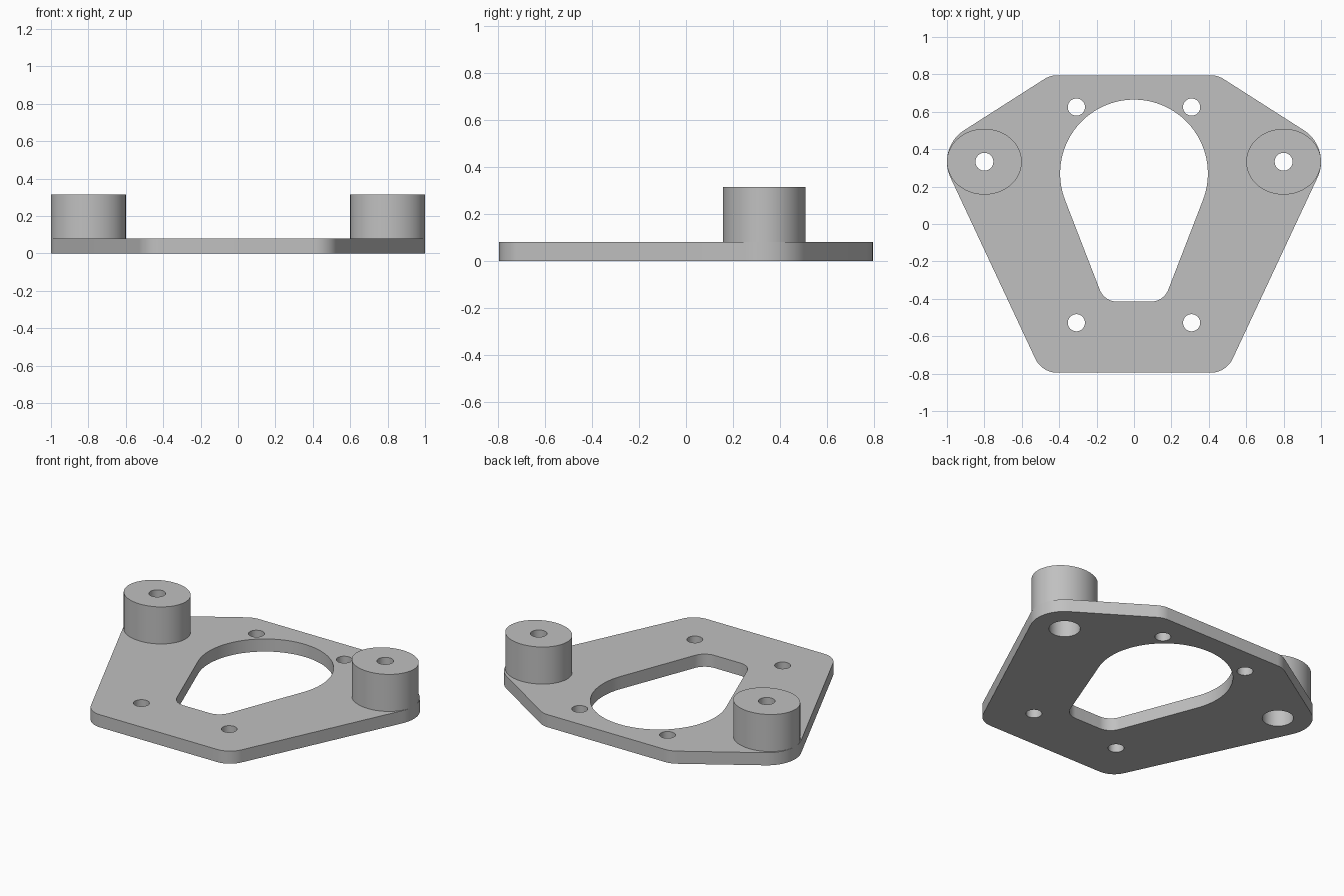
import bpy, bmesh
from math import acos, atan2, cos, sin, tau, pi, hypot

cube = bpy.data.objects.get("Cube")
if cube:
    bpy.data.objects.remove(cube, do_unlink=True)

PLATE_TOP, BOSS_TOP, BORE_TOP = 0.08, 0.315, 0.22
BOSS_X, BOSS_Y = 0.8, 0.333

grey = bpy.data.materials.new("plain grey")
grey.use_nodes = True
colour = (0.53, 0.53, 0.53, 1)
grey.diffuse_color = colour
grey.node_tree.nodes["Principled BSDF"].inputs["Base Color"].default_value = colour


def rounded_outline(circles, step=pi / 48):
    """Band stretched around circles (x, y, r) listed counter-clockwise."""
    n = len(circles)
    normals = []
    for i, (x, y, r) in enumerate(circles):
        x2, y2, r2 = circles[(i + 1) % n]
        dx, dy = x2 - x, y2 - y
        normals.append(atan2(dy, dx) - acos((r - r2) / hypot(dx, dy)))
    points = []
    for i, (x, y, r) in enumerate(circles):
        start = normals[i - 1]
        sweep = (normals[i] - start) % tau
        count = max(2, round(sweep / step))
        for k in range(count + 1):
            a = start + sweep * k / count
            points.append((x + r * cos(a), y + r * sin(a)))
    return points


def ellipse(x, y, rx, ry, sides=64):
    return [(x + rx * cos(tau * k / sides), y + ry * sin(tau * k / sides))
            for k in range(sides)]


def prism(name, outline, z0, z1):
    bm = bmesh.new()
    face = bm.faces.new([bm.verts.new((x, y, z0)) for x, y in outline])
    top = bmesh.ops.extrude_face_region(bm, geom=[face])["geom"]
    verts = [v for v in top if isinstance(v, bmesh.types.BMVert)]
    bmesh.ops.translate(bm, verts=verts, vec=(0, 0, z1 - z0))
    bmesh.ops.recalc_face_normals(bm, faces=bm.faces)
    mesh = bpy.data.meshes.new(name)
    bm.to_mesh(mesh)
    bm.free()
    mesh.materials.append(grey)
    obj = bpy.data.objects.new(name, mesh)
    bpy.context.collection.objects.link(obj)
    return obj


def select(obj):
    bpy.ops.object.select_all(action='DESELECT')
    obj.select_set(True)
    bpy.context.view_layer.objects.active = obj


def cut(obj, outline, z0=-0.1, z1=0.5):
    cutter = prism("cutter", outline, z0, z1)
    cutter.hide_render = True
    mod = obj.modifiers.new("cut", 'BOOLEAN')
    mod.operation, mod.solver, mod.object = 'DIFFERENCE', 'EXACT', cutter
    select(obj)
    bpy.ops.object.modifier_apply(modifier=mod.name)
    bpy.data.objects.remove(cutter, do_unlink=True)


def finish(obj):
    select(obj)
    bpy.ops.object.shade_smooth_by_angle()


# Base plate with rounded corners and rounded ears
plate = prism("base_plate", rounded_outline([
    (-0.41, -0.665, 0.13), (0.41, -0.665, 0.13), (BOSS_X, BOSS_Y, 0.2),
    (0.41, 0.665, 0.13), (-0.41, 0.665, 0.13), (-BOSS_X, BOSS_Y, 0.2),
]), 0, PLATE_TOP)

# Teardrop window
cut(plate, rounded_outline([
    (-0.09, -0.315, 0.1), (0.09, -0.315, 0.1), (0, 0.27, 0.395)]))

for side, sx in (("left", 1), ("right", -1)):
    # Mounting holes and counterbores through the plate
    for y in (0.625, -0.528):
        cut(plate, ellipse(sx * 0.308, y, 0.046, 0.046, 32))
    x = sx * BOSS_X
    bore = ellipse(x, BOSS_Y, 0.09, 0.09)
    cut(plate, bore)

    # Standoff boss, counterbored from below with a small through hole
    boss = prism(side + "_standoff", ellipse(x, BOSS_Y, 0.2, 0.176, 96),
                 PLATE_TOP, BOSS_TOP)
    cut(boss, bore, z1=BORE_TOP)
    cut(boss, ellipse(x, BOSS_Y, 0.048, 0.048, 32))
    finish(boss)

finish(plate)
